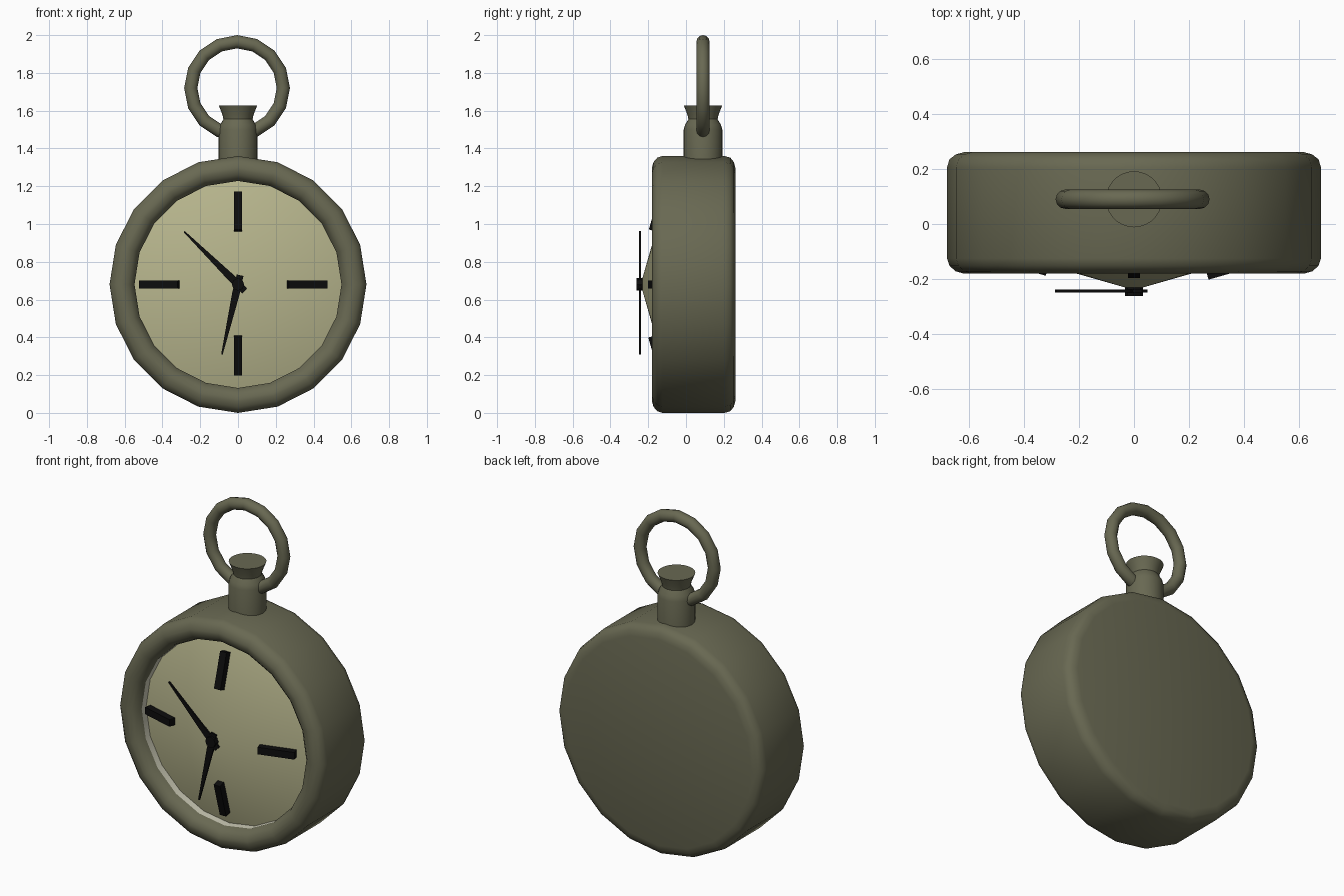
import bpy, bmesh, math
from mathutils import Vector, Matrix

if "Cube" in bpy.data.objects:
    bpy.data.objects.remove(bpy.data.objects["Cube"])

CZ = 0.68        # height of the case centre
STEM_Y = 0.09    # depth of the stem and bow


def material(name, rgb):
    m = bpy.data.materials.new(name)
    m.diffuse_color = (*rgb, 1)
    m.use_nodes = True
    m.node_tree.nodes["Principled BSDF"].inputs["Base Color"].default_value = m.diffuse_color
    return m


olive = material("olive_metal", (0.14, 0.14, 0.085))
cream = material("cream_dial", (0.48, 0.47, 0.27))
pale = material("pale_rim", (0.62, 0.61, 0.48))
black = material("black_enamel", (0.004, 0.004, 0.004))


def finish(bm, name, mat, smooth=True):
    bmesh.ops.remove_doubles(bm, verts=bm.verts, dist=1e-5)
    bmesh.ops.recalc_face_normals(bm, faces=bm.faces)
    mesh = bpy.data.meshes.new(name)
    bm.to_mesh(mesh)
    bm.free()
    ob = bpy.data.objects.new(name, mesh)
    bpy.context.collection.objects.link(ob)
    mesh.materials.append(mat)
    if smooth:
        bpy.ops.object.select_all(action='DESELECT')
        ob.select_set(True)
        bpy.context.view_layer.objects.active = ob
        bpy.ops.object.shade_smooth_by_angle(angle=math.radians(40))
    return ob


def lathe(name, profile, place, sides, mat, closed=False):
    """Revolve (radius, height) points; place(x, y, h) orients the axis."""
    bm = bmesh.new()
    rings = []
    for r, h in profile:
        rings.append([bm.verts.new(place(r * math.sin(2 * math.pi * k / sides),
                                         r * math.cos(2 * math.pi * k / sides), h))
                      for k in range(sides)])
    pairs = list(zip(rings, rings[1:]))
    if closed:
        pairs.append((rings[-1], rings[0]))
    for a, b in pairs:
        for k in range(sides):
            j = (k + 1) % sides
            bm.faces.new((a[k], a[j], b[j], b[k]))
    return finish(bm, name, mat)


def facing(a, b, h):      # axis along y, through the case centre
    return (a, h, CZ + b)


def upright(a, b, h):     # axis along z, through the stem
    return (a, STEM_Y + b, h)


# Case with rounded bezel and back
lathe("case", [(0, 0.262), (0.615, 0.262), (0.648, 0.253), (0.671, 0.235), (0.68, 0.205),
               (0.68, -0.125), (0.671, -0.152), (0.648, -0.172), (0.62, -0.18),
               (0.605, -0.18), (0.58, -0.172), (0.558, -0.152), (0.548, -0.125)],
      facing, 20, olive)

# Pale inner wall and low conical dial, one solid with the case back
lathe("inner_wall", [(0.548, -0.125), (0.548, -0.083)], facing, 20, pale).data.flip_normals()
lathe("dial", [(0, -0.24), (0.548, -0.083), (0, -0.083)], facing, 20, cream)

# Waisted stem
lathe("stem", [(0, 1.30), (0.102, 1.30), (0.102, 1.50), (0.095, 1.525), (0.077, 1.555),
               (0.083, 1.58), (0.102, 1.628), (0, 1.628)], upright, 28, olive)

# Bow ring through the stem
tube = [(0.245 + 0.035 * math.cos(t * math.pi / 6), STEM_Y + 0.035 * math.sin(t * math.pi / 6))
        for t in range(12)]
lathe("bow_ring", tube, lambda a, b, h: (a - 0.005, h, 1.72 + b), 16, olive, closed=True)

# Hour markers lying along the slope of the dial
slope = math.atan2(0.157, 0.548)
for label, turn, inner in (("top", 0, 0.28), ("right", 90, 0.26),
                           ("bottom", 180, 0.27), ("left", 270, 0.31)):
    bm = bmesh.new()
    bmesh.ops.create_cube(bm, size=1)
    mid = inner + 0.105
    y = -0.24 + mid * math.tan(slope) - 0.014
    bm.transform(Matrix.Translation((0, 0, CZ))
                 @ Matrix.Rotation(math.radians(turn), 4, 'Y')
                 @ Matrix.Translation((0, y, mid))
                 @ Matrix.Rotation(-slope, 4, 'X').inverted().inverted()
                 @ Matrix.Diagonal((0.042, 0.05, 0.21, 1)))
    finish(bm, "marker_" + label, black, smooth=False)

# Hub
lathe("hub", [(0, -0.262), (0.033, -0.262), (0.033, -0.225), (0, -0.225)], facing, 8, black)

# Tapered hands with short tails
for name, tip in (("minute_hand", Vector((-0.285, 0.28))), ("hour_hand", Vector((-0.085, -0.37)))):
    d = tip.normalized()
    n = Vector((-d.y, d.x))
    outline = [tip + n * 0.004, d * 0.05 + n * 0.02, d * -0.05 + n * 0.018,
               d * -0.05 - n * 0.018, d * 0.05 - n * 0.02, tip - n * 0.004]
    bm = bmesh.new()
    face = bm.faces.new([bm.verts.new((p.x, -0.249, CZ + p.y)) for p in outline])
    ext = bmesh.ops.extrude_face_region(bm, geom=[face])
    bmesh.ops.translate(bm, vec=(0, 0.01, 0),
                        verts=[v for v in ext["geom"] if isinstance(v, bmesh.types.BMVert)])
    finish(bm, name, black, smooth=False)
